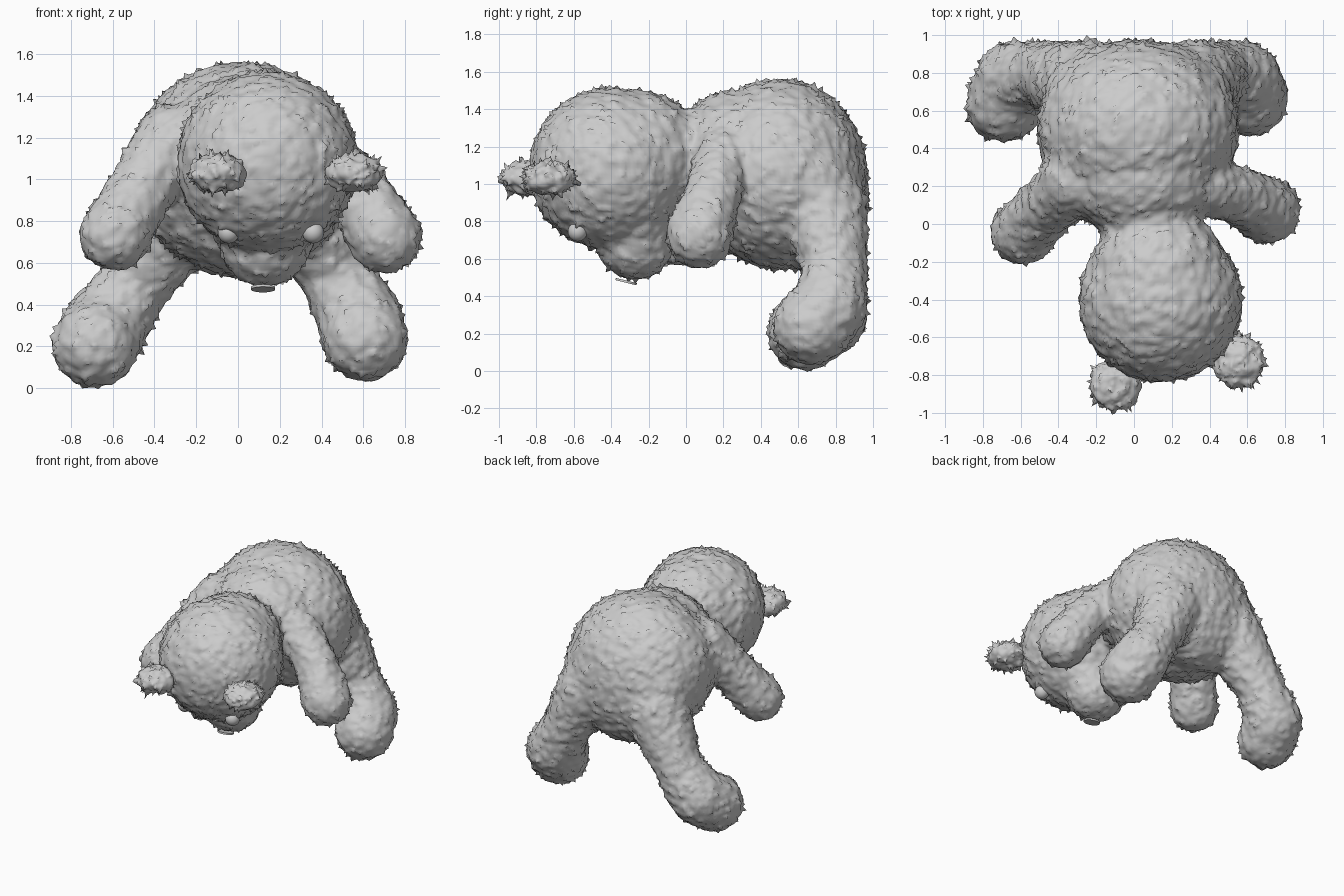
import bpy, bmesh, random
from mathutils import Vector, Matrix, noise

if "Cube" in bpy.data.objects:
    bpy.data.objects.remove(bpy.data.objects["Cube"])

random.seed(4)


def blob(bm, centre, radii, detail=4):
    m = Matrix.Translation(centre) @ Matrix.Diagonal((*radii, 1))
    bmesh.ops.create_icosphere(bm, subdivisions=detail, radius=1, matrix=m)


def limb(bm, points, steps=7):
    """Chain of spheres through (x, y, z, radius) points."""
    for a, b in zip(points, points[1:]):
        for i in range(steps + 1):
            p = Vector(a).lerp(Vector(b), i / steps)
            blob(bm, p[:3], [p[3]] * 3, 3)


def fuzzy(name, bm, voxel, smooth, fur, grow=0.0):
    """Fuse the blobs into one skin, then roughen it with tufts."""
    me = bpy.data.meshes.new(name)
    bm.to_mesh(me)
    bm.free()
    ob = bpy.data.objects.new(name, me)
    bpy.context.collection.objects.link(ob)
    r = ob.modifiers.new("fuse", 'REMESH')
    r.mode = 'VOXEL'
    r.voxel_size = voxel
    s = ob.modifiers.new("soften", 'SMOOTH')
    s.factor = 0.5
    s.iterations = smooth
    bpy.context.view_layer.update()
    dg = bpy.context.evaluated_depsgraph_get()
    skin = bpy.data.meshes.new_from_object(ob.evaluated_get(dg))
    ob.modifiers.clear()
    ob.data = skin
    offsets = []
    for v in skin.vertices:
        d = grow + fur * 0.6 * noise.noise(v.co * 20)
        d += fur * 1.3 * max(0, noise.noise(v.co * 40) - 0.3)
        if random.random() < 0.035:
            d += fur * random.uniform(0.4, 1.2)
        offsets.append(v.co + v.normal * d)
    for v, co in zip(skin.vertices, offsets):
        v.co = co
    for p in skin.polygons:
        p.use_smooth = True
    return ob


# Plush body: torso, neck, head and limbs in one skin
bm = bmesh.new()
blob(bm, (0.02, 0.50, 1.052), (0.53, 0.465, 0.505))   # torso
blob(bm, (0.02, 0.68, 0.975), (0.50, 0.29, 0.445))    # rump
blob(bm, (0.04, 0.24, 1.11), (0.41, 0.31, 0.385))     # shoulders
blob(bm, (0.09, 0.00, 1.14), (0.26, 0.20, 0.26))      # neck
blob(bm, (0.14, -0.405, 1.08), (0.43, 0.43, 0.43))    # head
blob(bm, (0.13, -0.27, 1.14), (0.36, 0.36, 0.36))     # back of head
blob(bm, (0.13, -0.27, 0.685), (0.215, 0.20, 0.195))  # muzzle
blob(bm, (0.13, -0.27, 0.83), (0.27, 0.20, 0.24))     # jaw
# arms
limb(bm, [(-0.32, 0.23, 1.19, 0.17), (-0.47, 0.08, 0.94, 0.155), (-0.59, -0.045, 0.735, 0.17)])
limb(bm, [(0.38, 0.20, 1.14, 0.15), (0.58, 0.14, 0.93, 0.15), (0.705, 0.07, 0.725, 0.175)])
# legs with forward-turned feet
limb(bm, [(-0.26, 0.735, 0.86, 0.235), (-0.49, 0.80, 0.50, 0.165),
          (-0.64, 0.765, 0.29, 0.20), (-0.685, 0.64, 0.21, 0.205)])
limb(bm, [(0.30, 0.735, 0.86, 0.235), (0.46, 0.80, 0.55, 0.165),
          (0.58, 0.765, 0.34, 0.20), (0.61, 0.67, 0.24, 0.205)])
fuzzy("plush_body", bm, 0.02, 22, 0.021, 0.004)

# Ears
for name, c in (("left_ear", (-0.10, -0.85, 1.03)), ("right_ear", (0.555, -0.73, 1.03))):
    bm = bmesh.new()
    blob(bm, c, (0.135, 0.14, 0.09))
    fuzzy(name, bm, 0.012, 2, 0.03)

# Bead eyes
for name, x in (("left_eye", -0.045), ("right_eye", 0.36)):
    bpy.ops.mesh.primitive_uv_sphere_add(segments=24, ring_count=12, radius=0.052,
                                         location=(x, -0.58, 0.745))
    bpy.context.object.name = name
    bpy.ops.object.shade_smooth()

# Thin nose button under the muzzle
bpy.ops.mesh.primitive_cylinder_add(vertices=24, radius=0.058, depth=0.012,
                                    location=(0.12, -0.32, 0.478), rotation=(-0.24, 0, 0))
bpy.context.object.name = "nose"
bpy.ops.object.shade_smooth_by_angle()
